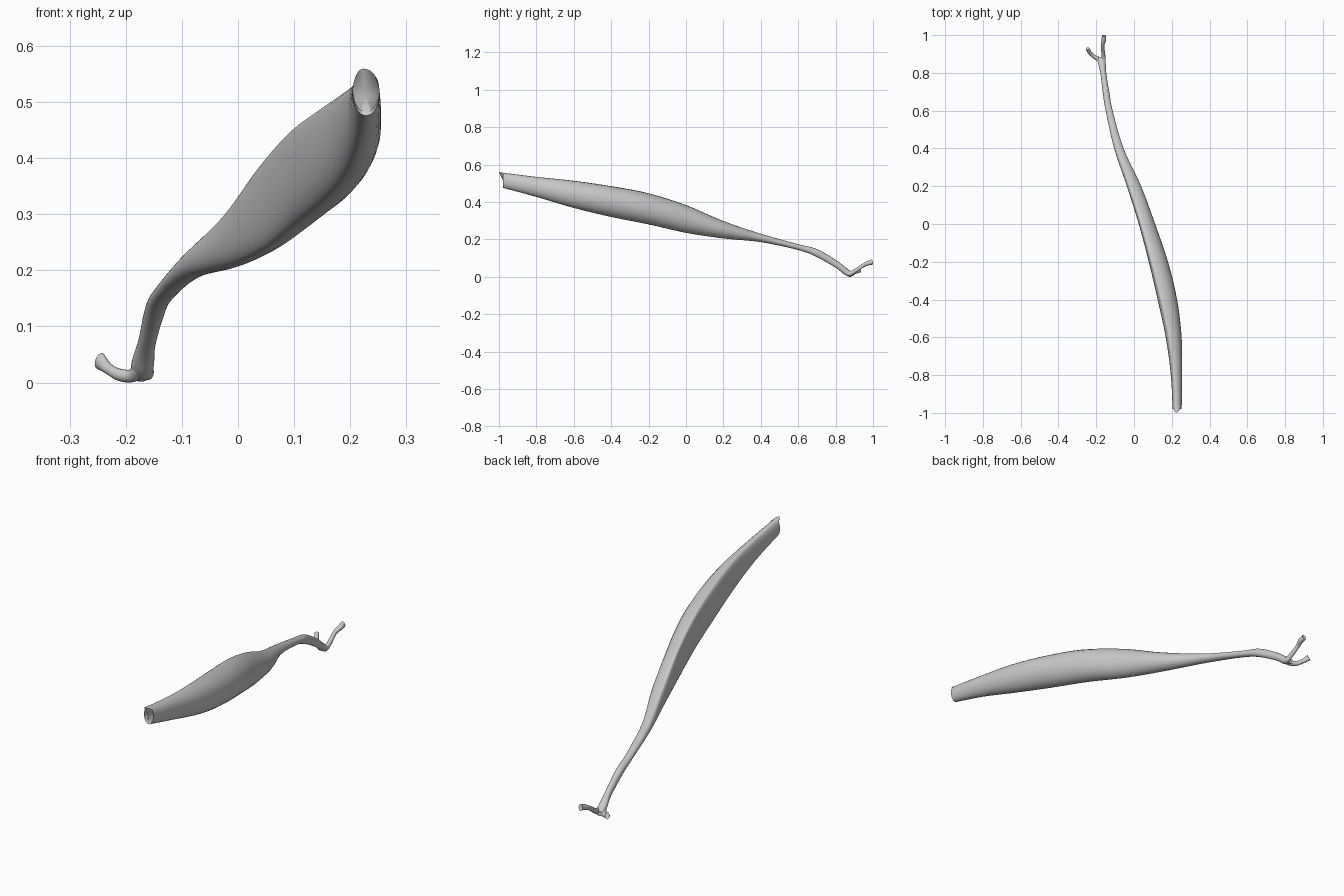
import bpy, bmesh, math
from mathutils import Vector

if "Cube" in bpy.data.objects:
    bpy.data.objects.remove(bpy.data.objects["Cube"])

SIDES = 28


def smooth_rows(rows, steps):
    """Catmull-Rom interpolation through rows of numbers."""
    out = []
    for i in range(len(rows) - 1):
        a, b = rows[max(i - 1, 0)], rows[i]
        c, d = rows[i + 1], rows[min(i + 2, len(rows) - 1)]
        for s in range(steps):
            t = s / steps
            out.append([0.5 * (2 * q + (r - p) * t + (2 * p - 5 * q + 4 * r - w) * t * t
                               + (3 * q - p - 3 * r + w) * t ** 3)
                        for p, q, r, w in zip(a, b, c, d)])
    out.append(list(rows[-1]))
    return out


def loft(name, rings, dent_start=0.0, dent_end=0.0):
    """Skin a list of rings and close both ends with a dished cap."""
    bm = bmesh.new()
    loops = [[bm.verts.new(p) for p in ring] for ring in rings]
    n = len(loops[0])
    for a, b in zip(loops, loops[1:]):
        for i in range(n):
            j = (i + 1) % n
            bm.faces.new((a[i], a[j], b[j], b[i]))
    for ring, inner, dent in ((loops[0], loops[1], dent_start), (loops[-1], loops[-2], dent_end)):
        mid = sum((v.co for v in ring), Vector()) / n
        back = sum((v.co for v in inner), Vector()) / n - mid
        tip = bm.verts.new(mid + back.normalized() * dent)
        for i in range(n):
            bm.faces.new((ring[i], ring[(i + 1) % n], tip))
    bmesh.ops.recalc_face_normals(bm, faces=bm.faces)
    mesh = bpy.data.meshes.new(name)
    bm.to_mesh(mesh)
    bm.free()
    obj = bpy.data.objects.new(name, mesh)
    bpy.context.collection.objects.link(obj)
    bpy.ops.object.select_all(action='DESELECT')
    obj.select_set(True)
    bpy.context.view_layer.objects.active = obj
    bpy.ops.object.shade_smooth_by_angle(angle=math.radians(45))
    return obj


# Muscle belly and tendon: y, x min, x max, z min, z max, ridge position (0 left .. 1 right)
stations = [
    (-1.00, .205, .252, .488, .566, .45),
    (-.80, .195, .255, .434, .541, .35),
    (-.60, .168, .252, .375, .520, .28),
    (-.40, .125, .228, .327, .491, .25),
    (-.20, .078, .180, .287, .453, .22),
    (.00, .025, .112, .242, .390, .22),
    (.20, -.038, .038, .212, .305, .28),
    (.40, -.105, -.055, .192, .237, .40),
    (.60, -.150, -.113, .150, .181, .50),
    (.70, -.166, -.131, .112, .155, .50),
    (.80, -.178, -.147, .055, .098, .50),
    (.85, -.190, -.150, .017, .060, .50),
    (.885, -.190, -.158, .008, .032, .50),
]
rings = []
for y, x0, x1, z0, z1, ridge in smooth_rows(stations, 6):
    ring = []
    for k in range(SIDES):
        a = 2 * math.pi * k / SIDES
        c, s = math.cos(a), math.sin(a)
        root = ridge - 0.06 * s
        u = root + c * ((1 - root) if c > 0 else root)
        # Notched origin end
        notch = 0.035 * (1 - s * s) + 0.012 * (1 - s) if y < -.999 else 0
        ring.append(Vector((x0 + (x1 - x0) * u, y + notch,
                            (z0 + z1) / 2 + (z1 - z0) / 2 * s)))
    rings.append(ring)
loft("muscle_belly", rings, dent_start=0.01)


# Tendon slips: x, y, z, half width, half height
slips = {
    "left_tendon_slip": [
        (-.168, .835, .052, .011, .014), (-.184, .868, .021, .013, .012),
        (-.210, .885, .020, .010, .011), (-.232, .905, .032, .010, .010),
        (-.246, .928, .045, .010, .016)],
    "right_tendon_slip": [
        (-.164, .835, .052, .012, .014), (-.162, .870, .024, .012, .014),
        (-.163, .905, .039, .010, .011), (-.166, .945, .066, .009, .010),
        (-.160, .975, .080, .012, .012), (-.160, .998, .086, .010, .015)],
}
for name, rows in slips.items():
    path = smooth_rows(rows, 5)
    rings = []
    for i, (x, y, z, w, h) in enumerate(path):
        ahead = Vector(path[min(i + 1, len(path) - 1)][:3])
        along = (ahead - Vector(path[max(i - 1, 0)][:3])).normalized()
        side = along.cross(Vector((0, 0, 1))).normalized()
        up = side.cross(along)
        rings.append([Vector((x, y, z)) + side * (w * math.cos(a)) + up * (h * math.sin(a))
                      for a in (2 * math.pi * k / 14 for k in range(14))])
    loft(name, rings, dent_end=0.004)

# Rest the lowest point on the ground
objs = list(bpy.context.collection.objects)
low = min(v.co.z for o in objs for v in o.data.vertices)
for o in objs:
    for v in o.data.vertices:
        v.co.z -= low
